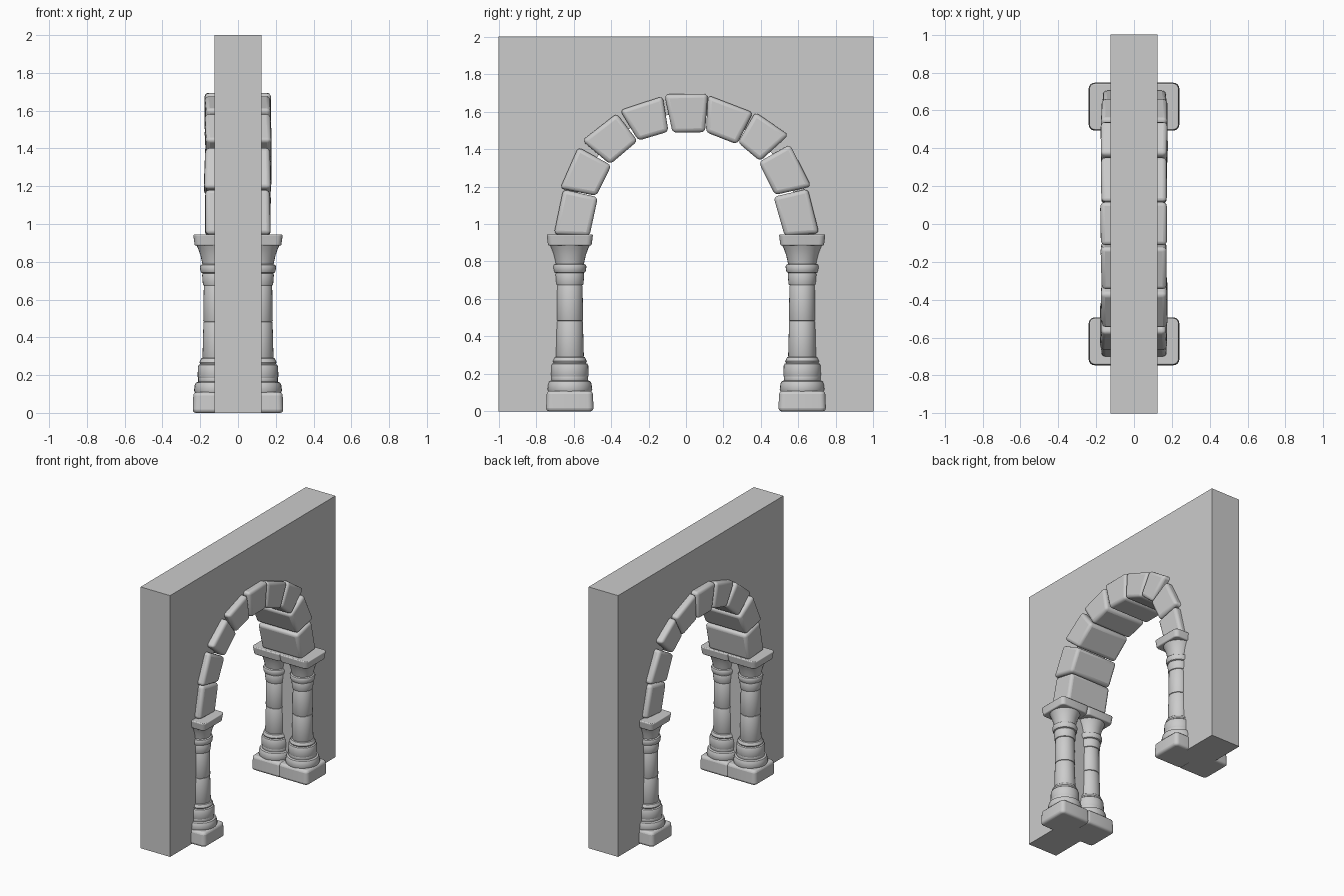
import bpy, bmesh, math, random
from mathutils import Vector

if "Cube" in bpy.data.objects:
    bpy.data.objects.remove(bpy.data.objects["Cube"])

random.seed(4)


def make_object(name, bm, bevel=0.0, smooth=True):
    bmesh.ops.recalc_face_normals(bm, faces=bm.faces)
    mesh = bpy.data.meshes.new(name)
    bm.to_mesh(mesh)
    bm.free()
    ob = bpy.data.objects.new(name, mesh)
    bpy.context.collection.objects.link(ob)
    if bevel:
        mod = ob.modifiers.new("bevel", 'BEVEL')
        mod.width, mod.segments = bevel, 3
        mod.limit_method, mod.angle_limit = 'ANGLE', math.radians(40)
    if smooth:
        bpy.ops.object.select_all(action='DESELECT')
        ob.select_set(True)
        bpy.context.view_layer.objects.active = ob
        bpy.ops.object.shade_smooth_by_angle(angle=math.radians(35))
    return ob


# Wall slab with an arched doorway hidden behind the stones
def wall():
    r, zc, n = 0.6, 0.99, 32
    outline = [(-1, 0), (-1, 2), (1, 2), (1, 0), (r, 0)]
    outline += [(r * math.cos(math.pi * i / n), zc + r * math.sin(math.pi * i / n))
                for i in range(n + 1)]
    outline.append((-r, 0))
    bm = bmesh.new()
    face = bm.faces.new([bm.verts.new((-0.125, y, z)) for y, z in outline])
    ext = bmesh.ops.extrude_face_region(bm, geom=[face])
    bmesh.ops.translate(bm, vec=(0.25, 0, 0),
                        verts=[g for g in ext['geom'] if isinstance(g, bmesh.types.BMVert)])
    make_object("wall", bm, smooth=False)


# Arch stones: (y, z) corners of each block, going round from left to right
STONES = [
    [(-.705, .945), (-.515, .935), (-.47, 1.143), (-.655, 1.185)],
    [(-.672, 1.19), (-.478, 1.15), (-.398, 1.313), (-.575, 1.41)],
    [(-.555, 1.445), (-.405, 1.318), (-.258, 1.443), (-.37, 1.59)],
    [(-.352, 1.607), (-.255, 1.445), (-.093, 1.493), (-.125, 1.682)],
    [(-.115, 1.692), (-.072, 1.487), (.102, 1.49), (.117, 1.695)],
    [(.118, 1.687), (.106, 1.49), (.272, 1.425), (.358, 1.595)],
    [(.37, 1.597), (.277, 1.435), (.395, 1.335), (.548, 1.475)],
    [(.555, 1.425), (.388, 1.33), (.475, 1.155), (.668, 1.2)],
    [(.65, 1.188), (.467, 1.145), (.527, .935), (.71, .95)],
]


def arch_stone(i, corners):
    bm = bmesh.new()
    back, front = -random.uniform(.168, .183), random.uniform(.168, .18)
    rings = [[bm.verts.new((x + random.uniform(-.005, .005), y, z)) for y, z in corners]
             for x in (back, front)]
    bm.faces.new(rings[0])
    bm.faces.new(rings[1])
    for k in range(4):
        m = (k + 1) % 4
        bm.faces.new((rings[0][k], rings[0][m], rings[1][m], rings[1][k]))
    make_object(f"arch_stone_{i + 1}", bm, bevel=0.022)


# Rounded square block for the plinths and capital tops
def block(name, x, y, z0, z1, half, bottom_half, bevel):
    bm = bmesh.new()
    bmesh.ops.create_cube(bm, size=2)
    for v in bm.verts:
        h = bottom_half if v.co.z < 0 else half
        v.co = Vector((x + v.co.x * h, y + v.co.y * h, z1 if v.co.z > 0 else z0))
    upright = [e for e in bm.edges if abs(e.verts[0].co.z - e.verts[1].co.z) > .01]
    bmesh.ops.bevel(bm, geom=upright, offset=0.03, segments=4, profile=0.5, affect='EDGES')
    make_object(name, bm, bevel=bevel)


# Round column drums: bottom z, top z, bottom radius, top radius, edge rounding
DRUMS = [
    (.10, .165, .120, .116, .018),
    (.163, .19, .098, .098, .004),
    (.178, .258, .101, .099, .014),
    (.256, .292, .091, .085, .012),
    (.288, .483, .075, .070, .006),
    (.483, .675, .071, .068, .006),
    (.673, .74, .073, .077, .008),
    (.738, .787, .086, .089, .014),
]
BELL = [(.074, .782), (.078, .80), (.086, .835), (.098, .868), (.108, .89), (.09, .90)]


def column(name, x, y, seg=28):
    pts = [(0, .10)]
    for z0, z1, r0, r1, c in DRUMS:
        pts += [(r0 - c, z0), (r0 - c * .3, z0 + c * .3), (r0, z0 + c),
                (r1, z1 - c), (r1 - c * .3, z1 - c * .3), (r1 - c, z1)]
    pts += BELL + [(0, .90)]
    bm = bmesh.new()
    vs = [bm.verts.new((x + r, y, z)) for r, z in pts]
    es = [bm.edges.new(p) for p in zip(vs, vs[1:])]
    bmesh.ops.spin(bm, geom=vs + es, cent=(x, y, 0), axis=(0, 0, 1),
                   angle=math.tau, steps=seg)
    bmesh.ops.remove_doubles(bm, verts=bm.verts, dist=1e-5)
    make_object(name, bm)


wall()
for i, corners in enumerate(STONES):
    arch_stone(i, corners)

# Twin columns on each side of the doorway
for side, y in (("left", -.62), ("right", .62)):
    for face, x in (("back", -.113), ("front", .113)):
        tag = f"{side}_{face}"
        block(f"plinth_{tag}", x, y, 0, .11, .123, .127, .018)
        column(f"column_{tag}", x, y)
        block(f"capital_top_{tag}", x, y, .885, .945, .124, .116, .007)
